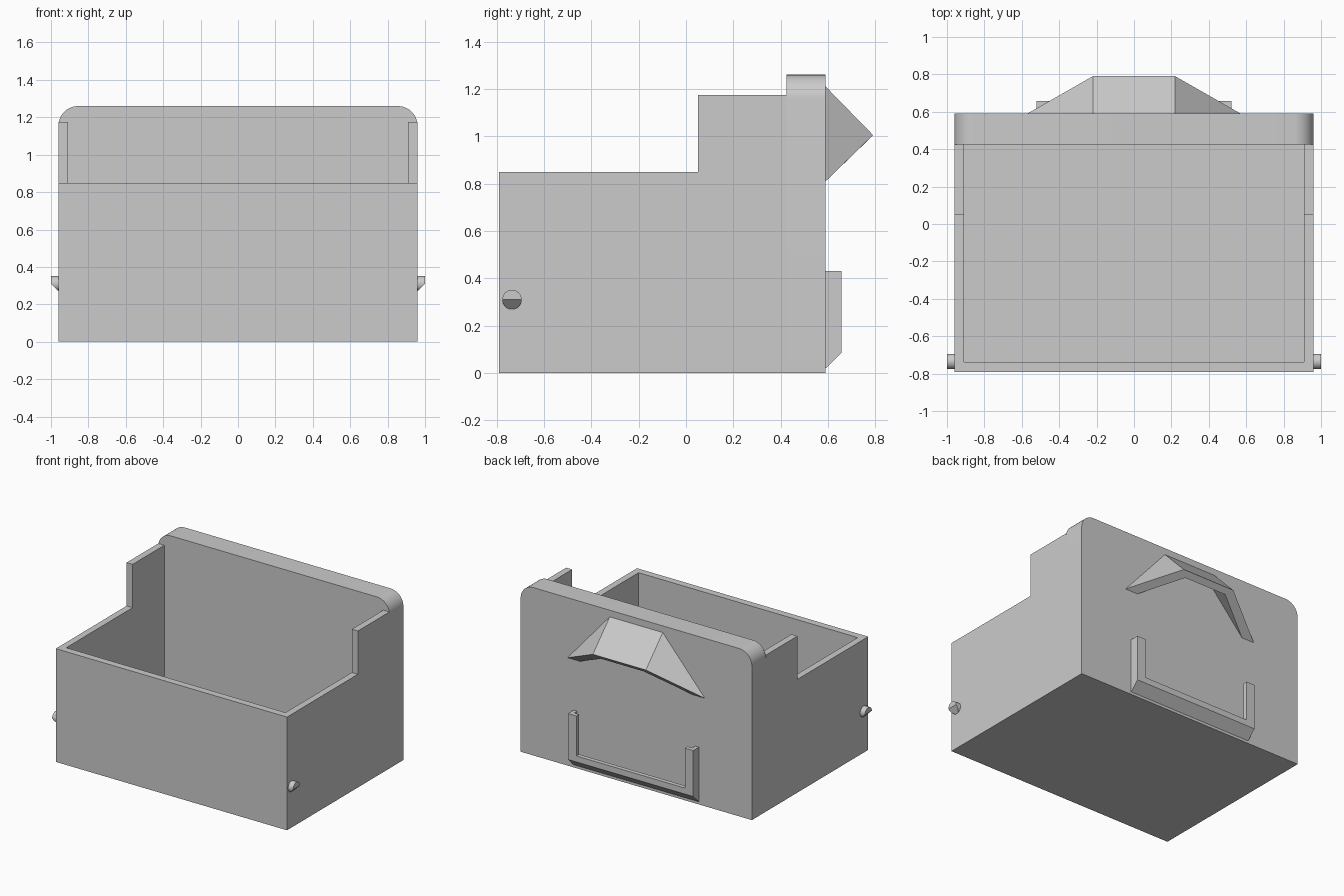
import bpy, bmesh, math
from mathutils import Vector

if "Cube" in bpy.data.objects:
    bpy.data.objects.remove(bpy.data.objects["Cube"])

grey = bpy.data.materials.new("plain grey")
grey.diffuse_color = (0.6, 0.6, 0.6, 1)
grey.use_nodes = True
grey.node_tree.nodes["Principled BSDF"].inputs["Base Color"].default_value = grey.diffuse_color


def make(name, bm):
    bmesh.ops.recalc_face_normals(bm, faces=bm.faces)
    me = bpy.data.meshes.new(name)
    bm.to_mesh(me)
    bm.free()
    me.materials.append(grey)
    ob = bpy.data.objects.new(name, me)
    bpy.context.collection.objects.link(ob)
    return ob


def prism(name, profile, axis, lo, hi):
    """Extrude a profile along x (profile = y,z) or along y (profile = x,z)."""
    bm = bmesh.new()
    place = (lambda p: (lo, p[0], p[1])) if axis == "x" else (lambda p: (p[0], lo, p[1]))
    step = Vector((hi - lo, 0, 0)) if axis == "x" else Vector((0, hi - lo, 0))
    face = bm.faces.new([bm.verts.new(place(p)) for p in profile])
    ext = bmesh.ops.extrude_face_region(bm, geom=[face])
    moved = [g for g in ext["geom"] if isinstance(g, bmesh.types.BMVert)]
    bmesh.ops.translate(bm, verts=moved, vec=step)
    return make(name, bm)


def box(name, x0, x1, y0, y1, z0, z1):
    return prism(name, [(y0, z0), (y1, z0), (y1, z1), (y0, z1)], "x", x0, x1)


def smooth(ob):
    bpy.ops.object.select_all(action="DESELECT")
    ob.select_set(True)
    bpy.context.view_layer.objects.active = ob
    bpy.ops.object.shade_smooth_by_angle(angle=math.radians(30))


W, FRONT, PANEL, BACK = 0.96, -0.79, 0.425, 0.59

# Open tub with stepped side walls
tub = prism("tub", [(FRONT, 0), (PANEL, 0), (PANEL, 1.175), (0.05, 1.175),
                    (0.05, 0.85), (FRONT, 0.85)], "x", -W, W)
cutter = box("tub_cutter", -0.91, 0.91, -0.737, 0.6, 0.05, 1.6)
cutter.hide_render = True
mod = tub.modifiers.new("hollow", "BOOLEAN")
mod.operation, mod.solver, mod.object = "DIFFERENCE", "EXACT", cutter
bpy.context.view_layer.objects.active = tub
bpy.ops.object.modifier_apply(modifier=mod.name)
bpy.data.objects.remove(cutter)

# Thick face panel with rounded top corners
R, TOP = 0.105, 1.26
outline = [(-W, 0), (W, 0)]
for cx, start in ((W - R, 0), (-W + R, 90)):
    for i in range(11):
        a = math.radians(start + 9 * i)
        outline.append((cx + R * math.cos(a), TOP - R + R * math.sin(a)))
smooth(prism("face_panel", outline, "y", PANEL, BACK))

# Hooded pull: outer and inner shells joined by an angled rim
bm = bmesh.new()
shells = []
for tx, tz, kx, ky, kz, wx in ((0.22, 1.21, 0.22, 0.79, 1.005, 0.57),
                               (0.178, 1.13, 0.178, 0.755, 0.97, 0.465)):
    shells.append([[bm.verts.new(p) for p in
                    ((s * tx, BACK, tz), (s * kx, ky, kz), (s * wx, BACK, 0.81))]
                   for s in (1, -1)])
for (A, B, C), (A2, B2, C2) in shells:
    bm.faces.new((A, B, B2, A2))
    bm.faces.new((A, C, B))
    bm.faces.new((A2, B2, C2))
for i in (0, 1):
    (A, B, C), (a, b, c) = shells[0][i], shells[1][i]
    bm.faces.new((C, c, b, B))
    bm.faces.new((A, a, c, C))
(outer, outer2), (inner, inner2) = shells
for k in (0, 1):
    bm.faces.new((outer[k], outer2[k], inner2[k], inner[k]))
make("hooded_pull", bm)

# Card holder: chamfered bottom rail and two posts, slotted behind the lip
LIP, OUT = 0.625, 0.657
prism("holder_rail", [(BACK, 0.02), (OUT, 0.085), (OUT, 0.13), (LIP, 0.13),
                      (LIP, 0.1), (BACK, 0.1)], "x", -0.52, 0.52)
for side, s in (("right", 1), ("left", -1)):
    box(side + "_holder_post", s * 0.49, s * 0.52, BACK, LIP, 0.1, 0.43)
    box(side + "_holder_lip", s * 0.45, s * 0.52, LIP, OUT, 0.13, 0.43)

# Round side pegs with a sloped lower half
for side, s in (("right", 1), ("left", -1)):
    ring = [(-0.735 + 0.041 * math.cos(math.tau * i / 32),
             0.31 + 0.041 * math.sin(math.tau * i / 32)) for i in range(32)]
    peg = prism(side + "_peg", ring, "x", s * 0.95, s * 1.0)
    bm = bmesh.new()
    bm.from_mesh(peg.data)
    cut = bmesh.ops.bisect_plane(bm, geom=bm.verts[:] + bm.edges[:] + bm.faces[:],
                                 plane_co=(s * 1.0, 0, 0.31), plane_no=(s, 0, -1),
                                 clear_outer=True)
    rim = [g for g in cut["geom_cut"] if isinstance(g, bmesh.types.BMEdge)]
    bmesh.ops.holes_fill(bm, edges=rim)
    bmesh.ops.recalc_face_normals(bm, faces=bm.faces)
    bm.to_mesh(peg.data)
    bm.free()
    smooth(peg)
